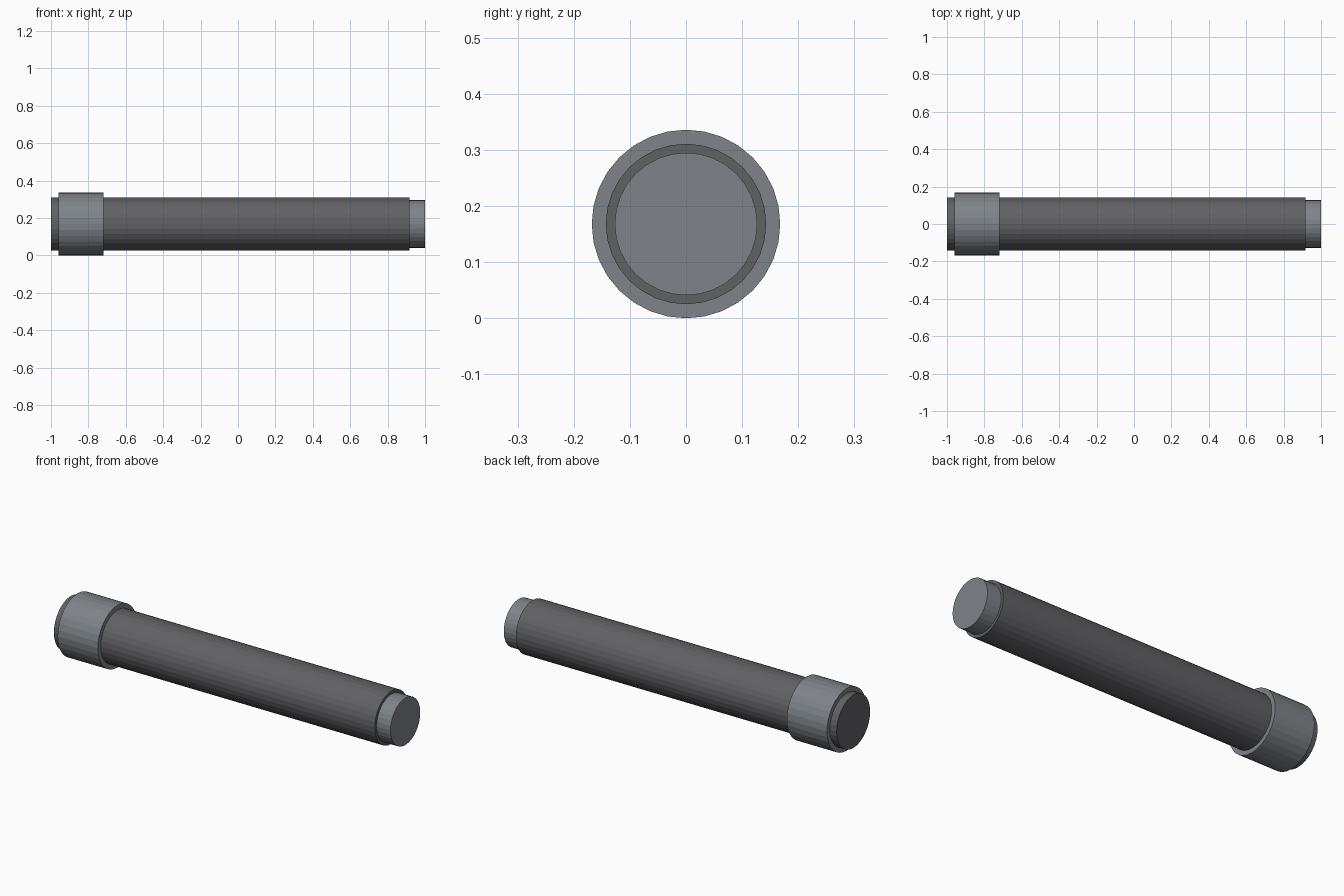
import bpy
import math

if "Cube" in bpy.data.objects:
    bpy.data.objects.remove(bpy.data.objects["Cube"])

AXIS_Z = 0.168
SIDES = 32


def material(name, rgb):
    m = bpy.data.materials.new(name)
    m.diffuse_color = (*rgb, 1)
    m.use_nodes = True
    m.node_tree.nodes["Principled BSDF"].inputs["Base Color"].default_value = m.diffuse_color
    return m


dark = material("dark_grey", (0.12, 0.12, 0.13))
steel = material("steel_grey", (0.21, 0.23, 0.25))


def rod(name, x0, x1, radius, mat):
    """Flat-faced cylinder lying along x from x0 to x1."""
    bpy.ops.mesh.primitive_cylinder_add(
        vertices=SIDES, radius=radius, depth=x1 - x0,
        location=((x0 + x1) / 2, 0, AXIS_Z), rotation=(0, math.pi / 2, 0))
    ob = bpy.context.object
    ob.name = name
    ob.data.materials.append(mat)
    return ob


# Main tube
rod("tube_body", -1.0, 0.917, 0.143, dark)
# Wide sleeve near the left end
rod("collar", -0.96, -0.72, 0.168, steel)
# Narrow plug at the right end
rod("end_plug", 0.90, 1.0, 0.127, steel)
